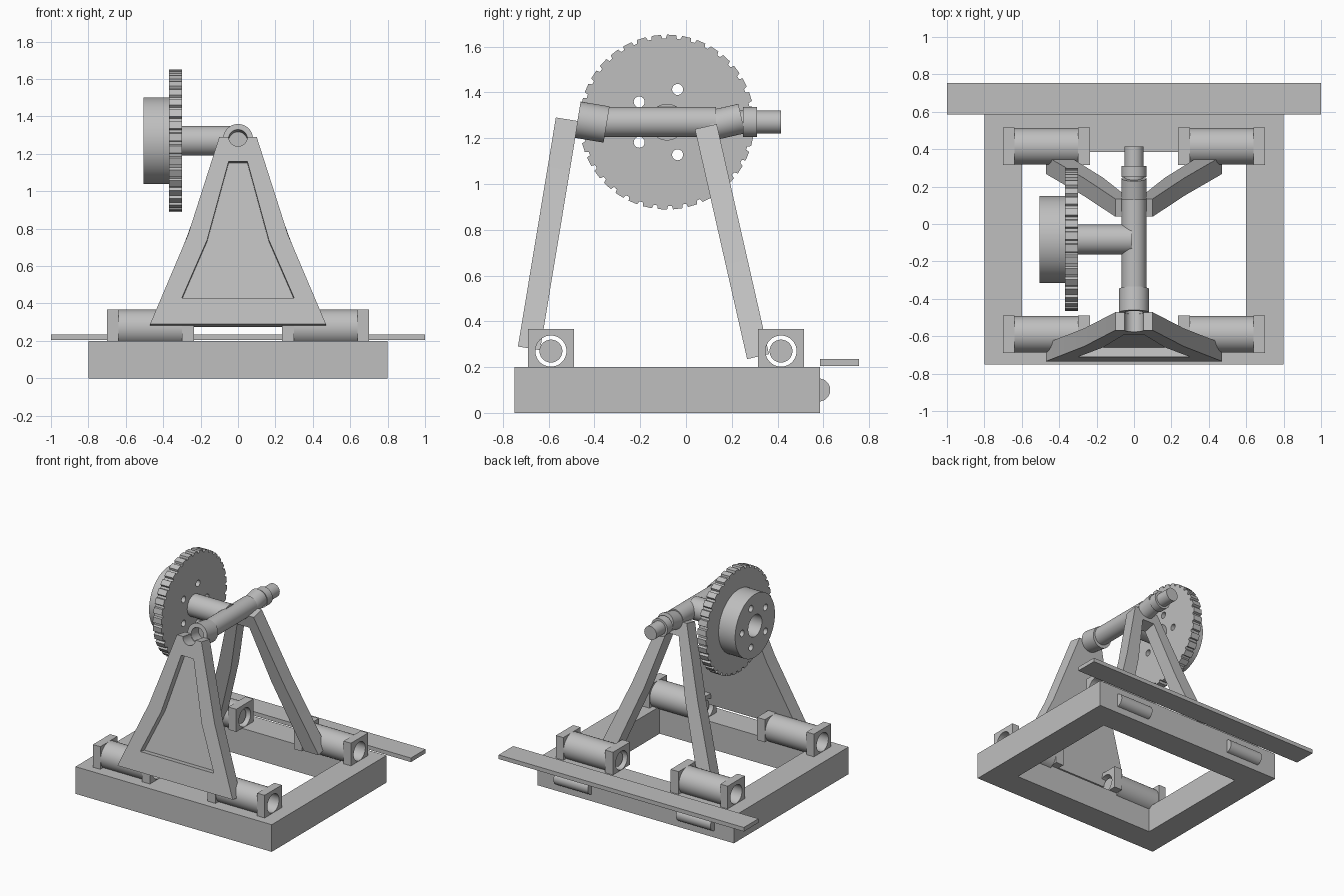
import bpy, bmesh
from math import sin, cos, pi, radians
from mathutils import Vector, Matrix

cube = bpy.data.objects.get("Cube")
if cube:
    bpy.data.objects.remove(cube, do_unlink=True)

grey = bpy.data.materials.new("plain grey")
grey.use_nodes = True
grey.diffuse_color = (0.52, 0.52, 0.52, 1)
grey.node_tree.nodes["Principled BSDF"].inputs["Base Color"].default_value = grey.diffuse_color


def finish(name, bm, matrix=Matrix()):
    bmesh.ops.recalc_face_normals(bm, faces=bm.faces)
    mesh = bpy.data.meshes.new(name)
    bm.to_mesh(mesh)
    bm.free()
    mesh.transform(matrix)
    mesh.materials.append(grey)
    ob = bpy.data.objects.new(name, mesh)
    bpy.context.collection.objects.link(ob)
    return ob


def box(name, lo, hi):
    bm = bmesh.new()
    lo, hi = Vector(lo), Vector(hi)
    size = hi - lo
    bmesh.ops.create_cube(bm, size=1, matrix=Matrix.Translation((lo + hi) / 2) @ Matrix.Diagonal((*size, 1)))
    return finish(name, bm)


def rod(name, a, b, r, sides=48):
    a, b = Vector(a), Vector(b)
    bm = bmesh.new()
    turn = (b - a).to_track_quat('Z', 'Y').to_matrix().to_4x4()
    bmesh.ops.create_cone(bm, cap_ends=True, segments=sides, radius1=r, radius2=r,
                          depth=(b - a).length, matrix=Matrix.Translation((a + b) / 2) @ turn)
    return finish(name, bm)


def prism(name, outline, start, depth, matrix):
    # extrude an (x, z) outline along local y
    bm = bmesh.new()
    face = bm.faces.new([bm.verts.new((x, start, z)) for x, z in outline])
    out = bmesh.ops.extrude_face_region(bm, geom=[face])
    bmesh.ops.translate(bm, vec=(0, depth, 0),
                        verts=[v for v in out["geom"] if isinstance(v, bmesh.types.BMVert)])
    return finish(name, bm, matrix)


def cut(ob, *cutters):
    # subtract the cutters, bake the result, and drop the helpers
    for c in cutters:
        c.hide_render = True
        mod = ob.modifiers.new("cut", 'BOOLEAN')
        mod.operation, mod.object, mod.solver = 'DIFFERENCE', c, 'EXACT'
    bpy.context.view_layer.update()
    dg = bpy.context.evaluated_depsgraph_get()
    mesh = bpy.data.meshes.new_from_object(ob.evaluated_get(dg))
    ob.modifiers.clear()
    ob.data = mesh
    for c in cutters:
        bpy.data.objects.remove(c, do_unlink=True)
    return ob


def mirrored(half):
    return half + [(-x, z) for x, z in reversed(half)]


# base frame, rear shelf and the half-round bumpers below it
cut(box("base_frame", (-.8, -.75, 0), (.8, .585, .2)),
    box("opening", (-.6, -.55, -.1), (.6, .385, .3)))
box("rear_shelf", (-1, .585, .205), (1, .755, .235))
for side, label in ((1, "left"), (-1, "right")):
    rod(f"{label}_bumper", (side * .36, .58, .1), (side * .64, .58, .1), .05)

# four bearings: two square end blocks, a sleeve and an inner pin
AXLE = .27
for y, row in ((-.59, "front"), (.415, "rear")):
    for side, label in ((1, "left"), (-1, "right")):
        name = f"{row}_{label}_bearing"

        def bore(x0, x1):
            return rod("bore", (side * x0, y, AXLE), (side * x1, y, AXLE), .068)

        for x0, x1, part in ((.64, .70, "outer"), (.235, .30, "inner")):
            xs = sorted((side * x0, side * x1))
            cut(box(f"{name}_{part}_block", (xs[0], y - .1, .2), (xs[1], y + .1, .367)),
                bore(x0 - .05, x1 + .05))
        cut(rod(f"{name}_sleeve", (side * .30, y, AXLE), (side * .64, y, AXLE), .097), bore(.2, .8))
        rod(f"{name}_pin", (side * .26, y, AXLE), (side * .62, y, AXLE), .05)

# front support: leaning panel with a recess and a shaft groove
lean = radians(9.4)
front = Matrix.Translation((0, -.734, .29)) @ Matrix.Rotation(-lean, 4, 'X')
panel = prism("front_support", mirrored([(.47, 0), (.267, .485), (.1, 1.014)]), 0, .098, front)
cut(panel,
    prism("recess", mirrored([(.30, .142), (.165, .456), (.05, .882)]), -.1, .15, front),
    rod("groove", front @ Vector((0, -.1, 1.014)), front @ Vector((0, .2, 1.014)), .05))

# rear support: two spreading legs joined at the top
rear = Matrix.Translation((0, .267, .235)) @ Matrix.Rotation(radians(12.8), 4, 'X')
prism("rear_support", mirrored([(.05, .93), (.165, .52), (.35, 0), (.47, 0), (.267, .53), (.1, 1.03)]),
      0, .098, rear)

# main shaft with its tilted collars
Z = 1.27


def tilted(y, angle, length):
    d = Vector((0, cos(angle), sin(angle))) * length / 2
    c = Vector((0, y, Z))
    return c - d, c + d


cut(rod("front_collar", *tilted(-.41, -lean, .128), .08),
    rod("collar_bore", *tilted(-.41, -lean, .3), .05))
rod("main_shaft", (0, -.39, Z), (0, .13, Z), .066)
rod("rear_collar", *tilted(.175, radians(12.8), .14), .066)
rod("shaft_core", (0, .1, Z), (0, .26, Z), .05)
rod("end_collar", (0, .25, Z), (0, .31, Z), .066)
rod("shaft_end", (0, .3, Z), (0, .415, Z), .05)

# side arm carrying the toothed wheel and its hub drum
CY = -.083
rod("side_arm", (-.31, CY, Z), (-.01, CY, Z), .08)


def holes():
    found = []
    for i in range(5):
        a = i * 2 * pi / 5
        y, z = CY + .15 * cos(a), Z + .15 * sin(a)
        found.append(rod("bolt_hole", (-.6, y, z), (-.2, y, z), .024, 24))
    return found


TEETH = 36
rim = []
for i in range(TEETH):
    for part, r in ((0, .382), (.6, .382), (.68, .366), (.92, .366)):
        a = (i + part) * 2 * pi / TEETH
        rim.append((r * cos(a), r * sin(a)))
wheel_frame = Matrix.Translation((-.37, CY, Z)) @ Matrix.Rotation(-pi / 2, 4, 'Z')
cut(prism("toothed_wheel", rim, 0, .07, wheel_frame), *holes())
cut(rod("hub_drum", (-.505, CY, Z), (-.37, CY, Z), .232, 64), *holes(),
    rod("centre_bore", (-.6, CY, Z), (-.3, CY, Z), .08))

# smooth the round surfaces, keep the edges sharp
bpy.ops.object.select_all(action='DESELECT')
for ob in bpy.context.collection.objects:
    if ob.type == 'MESH' and grey.name in ob.data.materials:
        ob.select_set(True)
        bpy.context.view_layer.objects.active = ob
bpy.ops.object.shade_smooth_by_angle(angle=radians(20))
